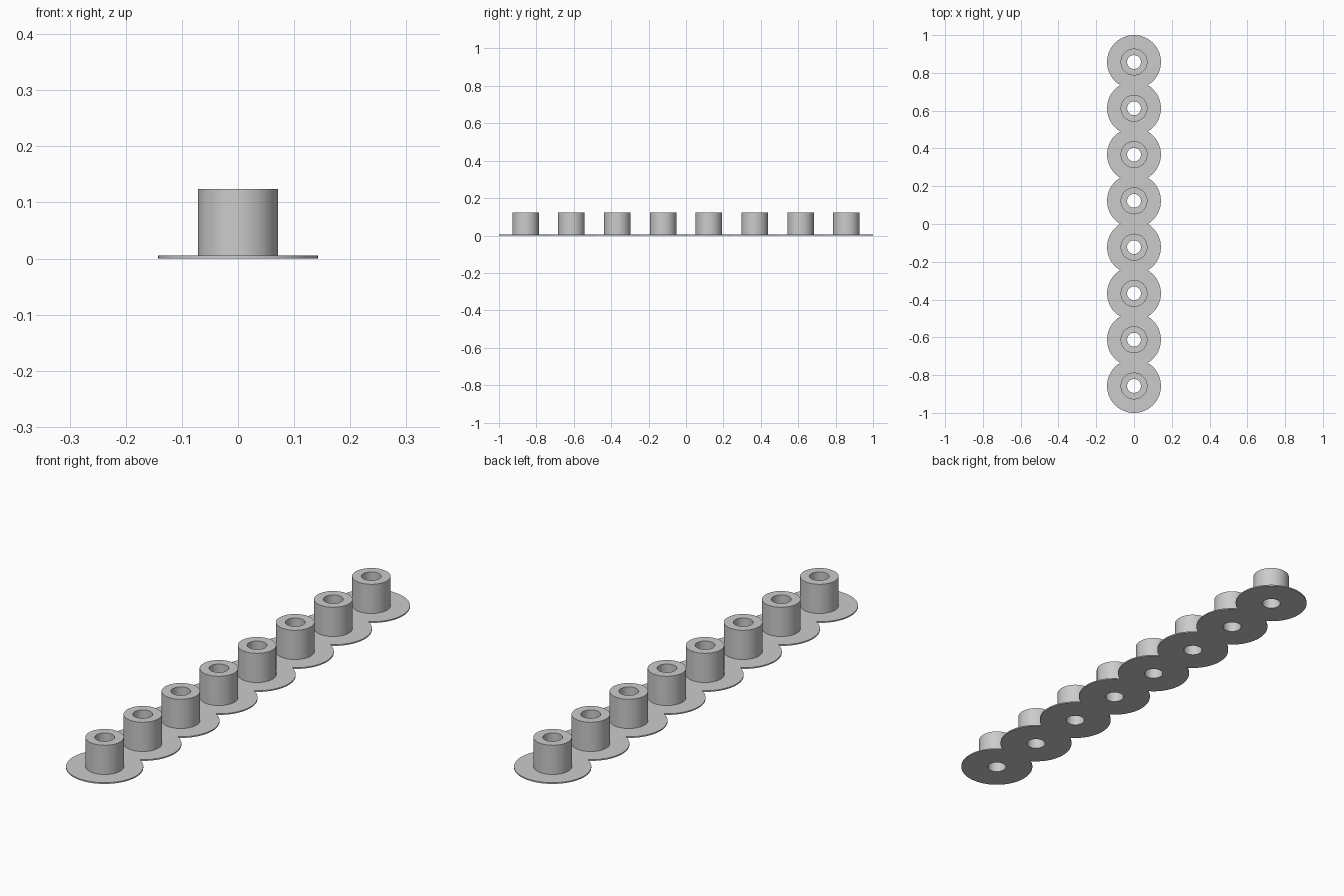
import bpy, bmesh, math

if "Cube" in bpy.data.objects:
    bpy.data.objects.remove(bpy.data.objects["Cube"])

COUNT, PITCH = 8, 0.245
R_BRIM, R_TUBE, R_HOLE = 0.1425, 0.071, 0.0365
T_BRIM, H_TUBE = 0.005, 0.124
SEG = 96
HALF = PITCH / 2

grey = bpy.data.materials.new("light grey")
grey.diffuse_color = (0.6, 0.6, 0.6, 1)
grey.use_nodes = True
grey.node_tree.nodes["Principled BSDF"].inputs["Base Color"].default_value = grey.diffuse_color

# Regular angles plus the exact angles where neighbouring discs meet
cut = math.asin(HALF / R_BRIM)
regular = [2 * math.pi * i / SEG for i in range(SEG)]
ANGLES = sorted(regular + [cut, math.pi - cut, math.pi + cut, 2 * math.pi - cut])
N = len(ANGLES)


def finish(name, bm):
    bmesh.ops.remove_doubles(bm, verts=bm.verts, dist=1e-5)
    bmesh.ops.recalc_face_normals(bm, faces=bm.faces)
    mesh = bpy.data.meshes.new(name)
    bm.to_mesh(mesh)
    bm.free()
    mesh.materials.append(grey)
    obj = bpy.data.objects.new(name, mesh)
    bpy.context.collection.objects.link(obj)
    bpy.ops.object.select_all(action='DESELECT')
    obj.select_set(True)
    bpy.context.view_layer.objects.active = obj
    bpy.ops.object.shade_smooth_by_angle(angle=math.radians(35))


def ring(bm, cy, z, radius):
    return [bm.verts.new((radius(a) * math.cos(a), cy + radius(a) * math.sin(a), z))
            for a in ANGLES]


def bridge(bm, r1, r2, skip=lambda i: False):
    for i in range(N):
        j = (i + 1) % N
        if not skip(i):
            bm.faces.new((r1[i], r1[j], r2[j], r2[i]))


centres = [(i - (COUNT - 1) / 2) * PITCH for i in range(COUNT)]

# Scalloped brim: discs joined where they meet, with no inner walls
bm = bmesh.new()
for k, cy in enumerate(centres):
    def clipped(a):
        s = math.sin(a)
        neighbour = k < COUNT - 1 if s > 0 else k > 0
        return neighbour and R_BRIM * abs(s) > HALF + 1e-7

    def outer(a):
        return HALF / abs(math.sin(a)) if clipped(a) else R_BRIM

    def inner(a):
        return R_TUBE

    def at_joint(i):
        b = ANGLES[i + 1] if i + 1 < N else 2 * math.pi
        return clipped((ANGLES[i] + b) / 2)

    low_in, low_out = ring(bm, cy, 0, inner), ring(bm, cy, 0, outer)
    top_out, top_in = ring(bm, cy, T_BRIM, outer), ring(bm, cy, T_BRIM, inner)
    bridge(bm, low_in, low_out)
    bridge(bm, low_out, top_out, at_joint)
    bridge(bm, top_out, top_in)
finish("brim", bm)

# Hollow tubes with through holes
for k, cy in enumerate(centres):
    bm = bmesh.new()
    profile = [(R_HOLE, 0), (R_TUBE, 0), (R_TUBE, H_TUBE), (R_HOLE, H_TUBE)]
    rings = [ring(bm, cy, z, lambda a, r=r: r) for r, z in profile]
    for i in range(4):
        bridge(bm, rings[i], rings[(i + 1) % 4])
    finish(f"tube_{k + 1}", bm)
